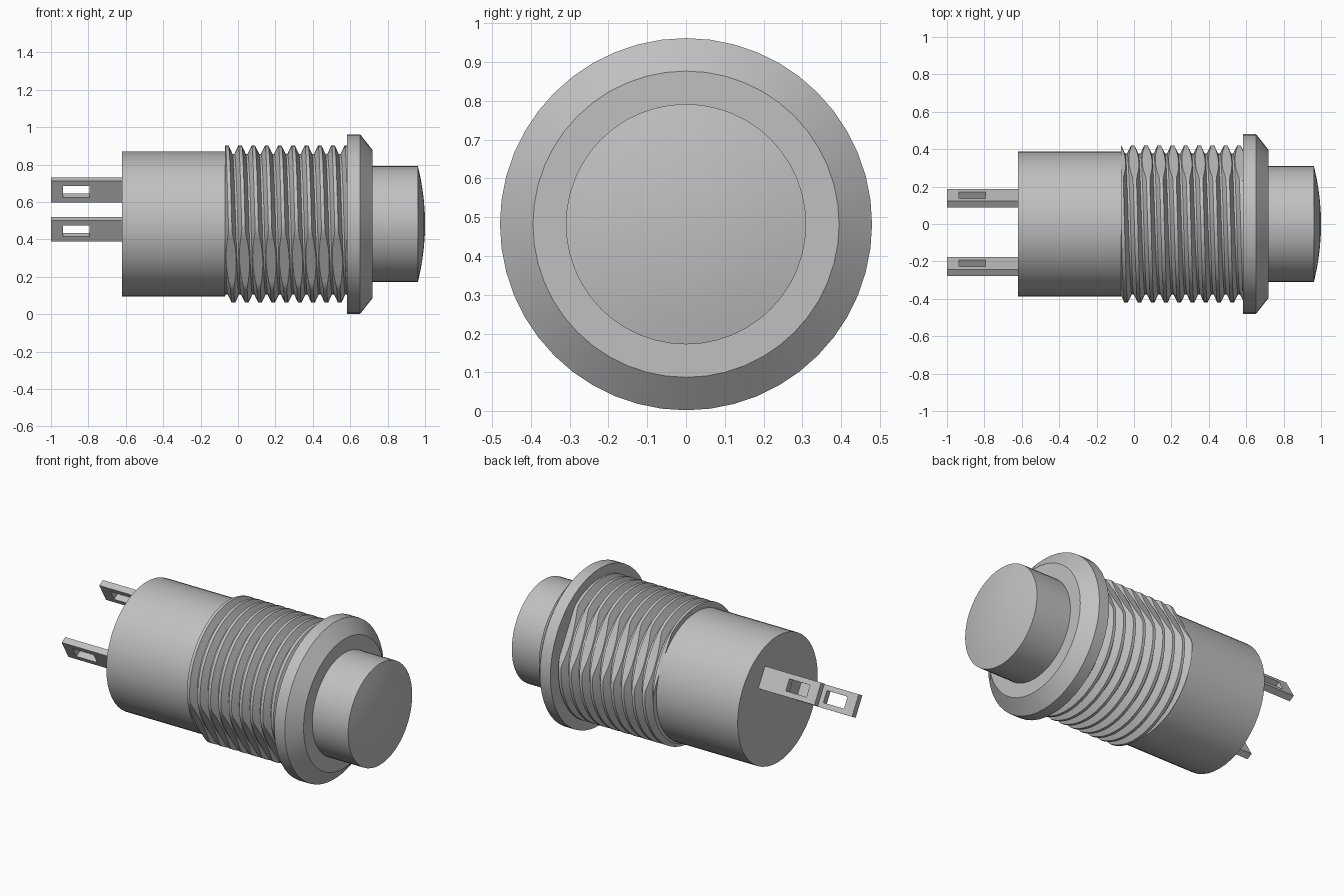
import bpy, bmesh, math
from mathutils import Matrix

cube = bpy.data.objects.get("Cube")
if cube:
    bpy.data.objects.remove(cube, do_unlink=True)

AXIS_Z = 0.482          # height of the long axis
SEGS = 48
FLAT_ANGLE = math.radians(120)   # direction of the thread flats and terminals

grey = bpy.data.materials.new("metal grey")
grey.use_nodes = True
color = (0.53, 0.53, 0.53, 1)
grey.diffuse_color = color
grey.node_tree.nodes["Principled BSDF"].inputs["Base Color"].default_value = color


def finish(name, bm, smooth=30):
    bmesh.ops.remove_doubles(bm, verts=bm.verts, dist=0.00005)
    bmesh.ops.dissolve_degenerate(bm, edges=bm.edges, dist=0.00005)
    bmesh.ops.recalc_face_normals(bm, faces=bm.faces)
    mesh = bpy.data.meshes.new(name)
    bm.to_mesh(mesh)
    bm.free()
    mesh.materials.append(grey)
    obj = bpy.data.objects.new(name, mesh)
    bpy.context.collection.objects.link(obj)
    bpy.ops.object.select_all(action='DESELECT')
    bpy.context.view_layer.objects.active = obj
    obj.select_set(True)
    bpy.ops.object.shade_smooth_by_angle(angle=math.radians(smooth))
    return obj


def ring_point(x, r, a):
    """Point at angle a around the long axis, starting from the top."""
    return (x, -r * math.sin(a), AXIS_Z + r * math.cos(a))


def skin(name, profile_at, segs):
    """Join one profile per angle into a closed round surface."""
    bm = bmesh.new()
    rows = []
    for i in range(segs + 1):
        a = 2 * math.pi * i / segs
        rows.append([bm.verts.new(ring_point(x, r, a)) for x, r in profile_at(a)])
    for p, q in zip(rows, rows[1:]):
        for j in range(len(p) - 1):
            bm.faces.new((p[j], p[j + 1], q[j + 1], q[j]))
    return finish(name, bm)


def lathe(name, profile):
    return skin(name, lambda a: profile, SEGS)


# Turned parts
lathe("body", [(-0.62, 0), (-0.62, 0.387), (-0.07, 0.387), (-0.07, 0)])
lathe("flange", [(0.582, 0), (0.582, 0.48), (0.653, 0.48), (0.72, 0.395), (0.72, 0)])
dome = [(0.962 + 0.038 * (1 - t * t), 0.31 * t) for t in (1, 0.8, 0.6, 0.4, 0.2, 0)]
lathe("push_button", [(0.7, 0), (0.7, 0.31)] + dome)

# Helical thread, with its crest cut down by two opposite flats
START, END, PITCH = -0.07, 0.585, 0.071
CREST, ROOT, FLAT = 0.42, 0.376, 0.383
CREST_HALF, FLANK = 0.009, 0.021


def thread_profile(a):
    cap = min(CREST, FLAT / max(abs(math.cos(a - FLAT_ANGLE)), 0.01))
    top_half = CREST_HALF + FLANK * (CREST - cap) / (CREST - ROOT)
    foot_half = CREST_HALF + FLANK
    first = START + 0.01 + PITCH * a / (2 * math.pi)

    def radius(x):
        d = abs((x - first + PITCH / 2) % PITCH - PITCH / 2)
        t = (foot_half - d) / FLANK
        return min(cap, ROOT + (CREST - ROOT) * min(max(t, 0), 1))

    points = [(START, 0.3)]
    for k in range(-2, 12):
        for off in (-foot_half, -top_half, top_half, foot_half):
            x = min(max(first + k * PITCH + off, START), END)
            points.append((x, radius(x)))
    return points + [(END, 0.3)]


skin("thread", thread_profile, 96)

# Solder terminals: flat blades with a rectangular eye
X0, X1, H0, H1 = -1.0, -0.6, -0.935, -0.795
WIDE, EYE, THICK = 0.065, 0.035, 0.04


def terminal(name, offset):
    bm = bmesh.new()
    xs, ws = (X0, H0, H1, X1), (-WIDE, -EYE, EYE, WIDE)
    grid = [[bm.verts.new((x, -THICK / 2, w)) for w in ws] for x in xs]
    for i in range(3):
        for j in range(3):
            if (i, j) != (1, 1):
                bm.faces.new((grid[i][j], grid[i + 1][j], grid[i + 1][j + 1], grid[i][j + 1]))
    out = bmesh.ops.extrude_face_region(bm, geom=bm.faces[:], use_keep_orig=True)
    moved = [v for v in out["geom"] if isinstance(v, bmesh.types.BMVert)]
    bmesh.ops.translate(bm, verts=moved, vec=(0, THICK, 0))
    bmesh.ops.translate(bm, verts=bm.verts, vec=(0, offset, 0.09))
    bmesh.ops.transform(bm, verts=bm.verts,
                        matrix=Matrix.Translation((0, 0, AXIS_Z)) @ Matrix.Rotation(math.radians(30), 4, 'X'))
    finish(name, bm)


terminal("back_terminal", 0.21)
terminal("front_terminal", -0.21)
